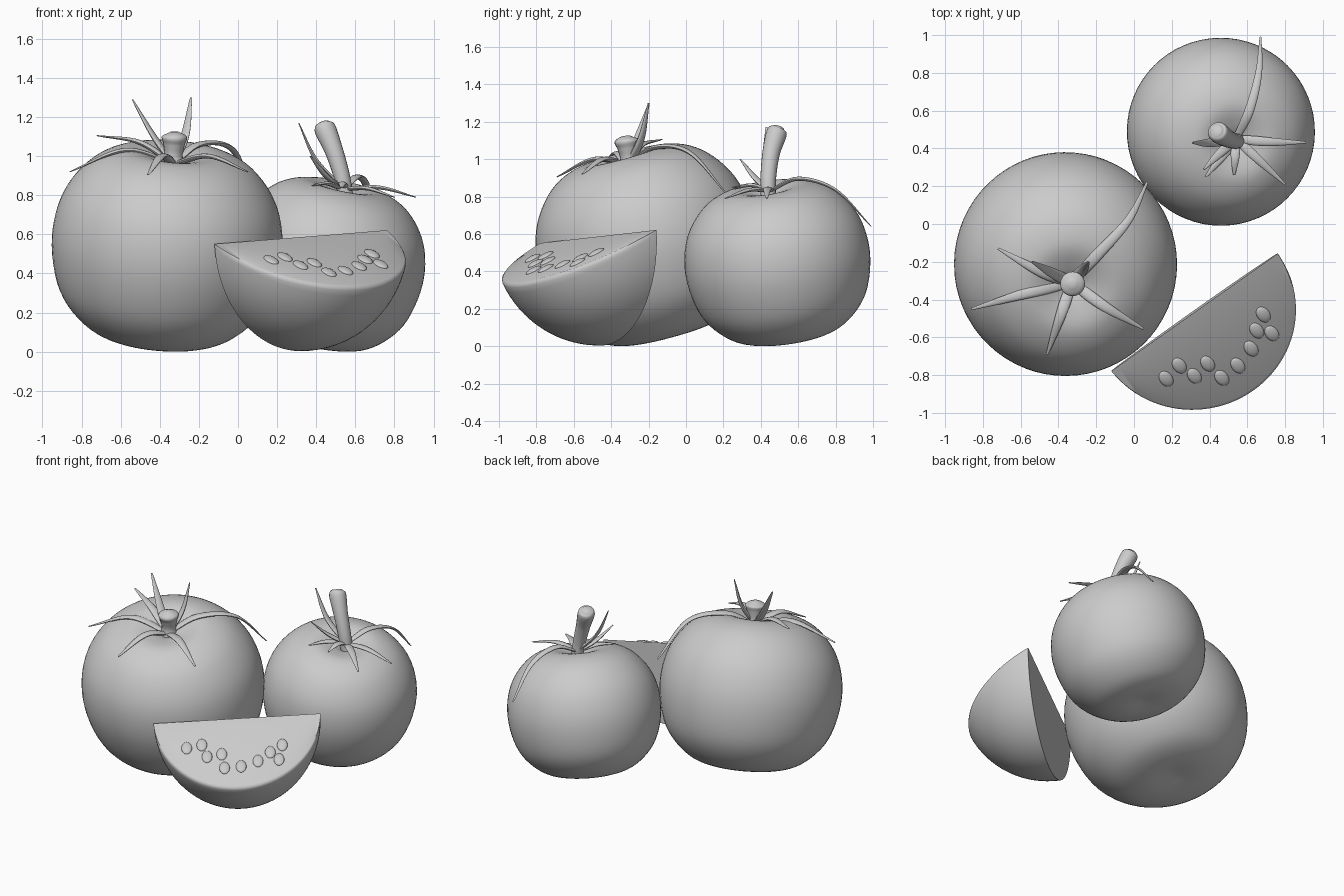
import bpy, bmesh, math
from mathutils import Vector, Matrix

if "Cube" in bpy.data.objects:
    bpy.data.objects.remove(bpy.data.objects["Cube"])


def spline(pts, n):
    """Catmull-Rom through points of any dimension, n samples per span."""
    p = [Vector(q) for q in pts]
    p = [p[0] * 2 - p[1]] + p + [p[-1] * 2 - p[-2]]
    out = []
    for i in range(1, len(p) - 2):
        a, b, c, d = p[i - 1:i + 3]
        for k in range(n):
            t = k / n
            out.append(0.5 * (2 * b + (c - a) * t + (2 * a - 5 * b + 4 * c - d) * t * t
                              + (3 * b - a - 3 * c + d) * t ** 3))
    return out + [p[-2]]


def skin(name, rings, angle=60):
    """Join closed rings of points into a capped smooth surface."""
    bm = bmesh.new()
    vs = [[bm.verts.new(q) for q in r] for r in rings]
    n = len(vs[0])
    for a, b in zip(vs, vs[1:]):
        for i in range(n):
            bm.faces.new((a[i], a[(i + 1) % n], b[(i + 1) % n], b[i]))
    bm.faces.new(vs[0][::-1])
    bm.faces.new(vs[-1])
    bmesh.ops.recalc_face_normals(bm, faces=bm.faces)
    me = bpy.data.meshes.new(name)
    bm.to_mesh(me)
    bm.free()
    ob = bpy.data.objects.new(name, me)
    bpy.context.collection.objects.link(ob)
    bpy.ops.object.select_all(action='DESELECT')
    ob.select_set(True)
    bpy.context.view_layer.objects.active = ob
    bpy.ops.object.shade_smooth_by_angle(angle=math.radians(angle))
    return ob


def tube(name, path, radii, flat=1.0, ref=(0, 0, 1), sides=12):
    """Tapered tube along a path; flat squeezes its thickness."""
    c = spline(path, 8)
    rad = spline([(r, 0) for r in radii], 16)
    rings = []
    for i, p in enumerate(c):
        t = (c[min(i + 1, len(c) - 1)] - c[max(i - 1, 0)]).normalized()
        s = t.cross(Vector(ref)).normalized()
        u = s.cross(t)
        r = rad[round(i / (len(c) - 1) * (len(rad) - 1))].x
        rings.append([p + r * (math.cos(a) * s + flat * math.sin(a) * u)
                      for a in (2 * math.pi * k / sides for k in range(sides))])
    return skin(name, rings)


PROFILE = [(0.001, -.465), (.2, -.48), (.38, -.42), (.53, -.25), (.59, 0.01), (.55, .25),
           (.42, .43), (.25, .51), (.1, .485), (0.001, .43)]


def tomato(name, xy, axis, radius, height):
    """Lathed fruit leaning along axis, set down on the ground."""
    m = Vector((0, 0, 1)).rotation_difference(Vector(axis)).to_matrix()
    n = 64
    rings = [[m @ Vector((p.x * radius / .59 * math.cos(2 * math.pi * k / n),
                          p.x * radius / .59 * math.sin(2 * math.pi * k / n),
                          p.y * height)) for k in range(n)] for p in spline(PROFILE, 6)]
    low = min(v.z for r in rings for v in r)
    off = Vector((xy[0], xy[1], -low))
    return skin(name, [[v + off for v in r] for r in rings])


def calyx(name, base, sepals, width):
    for i, pts in enumerate(sepals):
        tube(f"{name}_{i + 1}", [base] + pts, [width * f for f in (.7, 1, .9, .6, .2)], .45)


# Fruits
tomato("large_tomato", (-.365, -.205), (.08, -.26, .96), .59, 1.0)
tomato("small_tomato", (.455, .492), (.2, -.14, .97), .497, .83)

# Large tomato leaves and stem
calyx("large_sepal", (-.33, -.31, .96), [
    [(-.58, -.37, 1.03), (-.86, -.45, .92)],
    [(-.5, -.25, 1.07), (-.72, -.13, 1.105)],
    [(-.39, -.49, 1.0), (-.46, -.69, .905)],
    [(-.15, -.44, 1.0), (.05, -.555, .92)],
    [(-.2, -.17, 1.06), (-.03, .02, 1.035), (.07, .22, .81)],
    [(-.27, -.24, 1.11), (-.24, -.2, 1.3)],
    [(-.43, -.26, 1.1), (-.54, -.2, 1.29)],
], .03)
tube("large_stem", [(-.33, -.3, .92), (-.33, -.305, 1.0), (-.327, -.312, 1.06),
                    (-.325, -.318, 1.1), (-.325, -.32, 1.125)],
     [.065, .047, .055, .064, .02], ref=(0, 1, 0), sides=20)

# Small tomato leaves and stem
calyx("small_sepal", (.54, .45, .83), [
    [(.61, .6, .895), (.66, .8, .835), (.67, .99, .64)],
    [(.72, .435, .84), (.91, .432, .79)],
    [(.66, .34, .835), (.8, .21, .79)],
    [(.535, .35, .86), (.53, .26, .84)],
    [(.4, .43, .98), (.31, .43, 1.17)],
    [(.45, .37, .9), (.37, .29, 1.0)],
    [(.46, .35, .86), (.38, .25, .85)],
], .025)
tube("small_stem", [(.55, .44, .79), (.53, .44, .9), (.49, .455, 1.03), (.445, .485, 1.14),
                    (.435, .495, 1.17)], [.04, .042, .047, .055, .03], ref=(0, 1, 0), sides=20)

# Wedge: sector of a sphere around the straight inner edge
C = Vector((.32, -.468, .586))
u = Vector((.815, .575, .065)).normalized()
h = Vector((.576, -.817, 0)).normalized()
v = h.cross(u).normalized()
A0, A1, R, L = math.radians(25.5), math.radians(91), .583, .54
rings = []
for i in range(49):
    t = math.pi * (.004 + .992 * i / 48)
    r, x = R * math.sin(t), L * math.cos(t)
    b = min(.022, .3 * r)
    polar = [(r - b, A0), (r - .3 * b, A0 + .3 * b / r)]
    s = A0 + b / r
    polar += [(r, s + (A1 - s) * k / 20) for k in range(21)]
    rings.append([C + u * x] + [C + u * x + q * (math.cos(a) * h - math.sin(a) * v)
                                for q, a in polar])
skin("wedge", rings, 50)

# Seeds lying on the upper cut face
d = math.cos(A0) * h - math.sin(A0) * v
N = d.cross(u).normalized()
basis = Matrix((u * .034, d * .05, N * .014)).transposed()
for i, (x, y) in enumerate([(.17, -.82), (.24, -.75), (.32, -.805), (.39, -.74), (.465, -.815),
                            (.55, -.75), (.62, -.66), (.65, -.565), (.685, -.48), (.73, -.58)]):
    z = C.z - (N.x * (x - C.x) + N.y * (y - C.y)) / N.z
    bpy.ops.mesh.primitive_uv_sphere_add(segments=20, ring_count=10)
    seed = bpy.context.object
    seed.name = f"seed_{i + 1}"
    seed.data.transform(Matrix.Translation((x, y, z)) @ basis.to_4x4())
    bpy.ops.object.shade_smooth()
